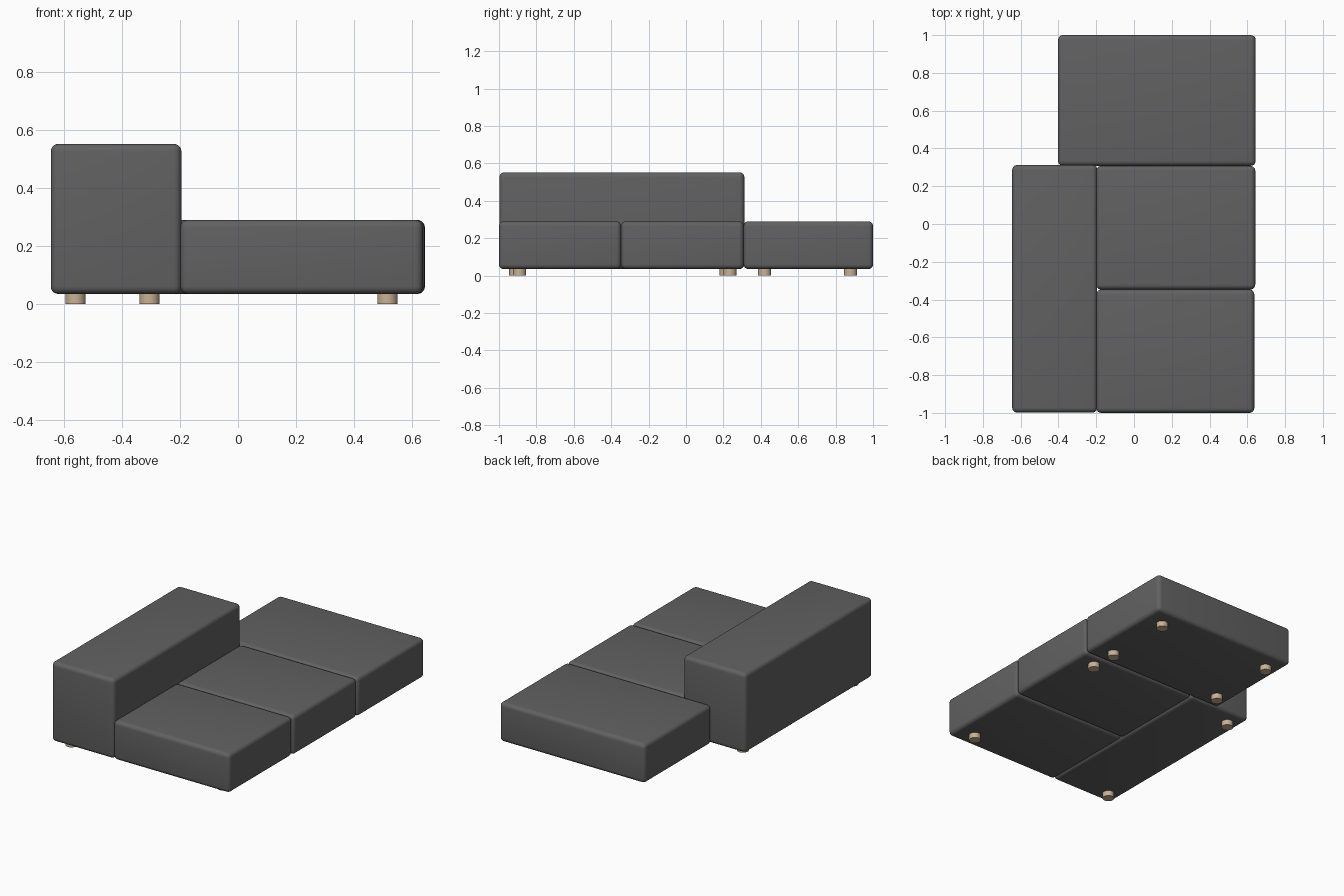
import bpy, bmesh
from mathutils import Matrix, Vector

if "Cube" in bpy.data.objects:
    bpy.data.objects.remove(bpy.data.objects["Cube"])


def material(name, rgb):
    m = bpy.data.materials.new(name)
    m.diffuse_color = (*rgb, 1)
    m.use_nodes = True
    m.node_tree.nodes["Principled BSDF"].inputs["Base Color"].default_value = m.diffuse_color
    return m


fabric = material("charcoal fabric", (0.12, 0.12, 0.123))
wood = material("light wood", (0.58, 0.44, 0.30))


def finish(bm, name, mat, angle):
    me = bpy.data.meshes.new(name)
    bm.to_mesh(me)
    bm.free()
    ob = bpy.data.objects.new(name, me)
    bpy.context.collection.objects.link(ob)
    me.materials.append(mat)
    bpy.ops.object.select_all(action='DESELECT')
    ob.select_set(True)
    bpy.context.view_layer.objects.active = ob
    bpy.ops.object.shade_smooth_by_angle(angle=angle)
    return ob


def cushion(name, lo, hi, radius=0.026):
    """Upholstered block with softly rounded edges."""
    lo, hi = Vector(lo), Vector(hi)
    bm = bmesh.new()
    bmesh.ops.create_cube(bm, size=1, matrix=Matrix.Translation((lo + hi) / 2)
                          @ Matrix.Diagonal((*(hi - lo), 1)))
    bmesh.ops.bevel(bm, geom=bm.edges[:], offset=radius, segments=5,
                    profile=0.5, affect='EDGES')
    return finish(bm, name, fabric, 0.7)


def leg(name, x, y, height=0.045, radius=0.035):
    bm = bmesh.new()
    bmesh.ops.create_cone(bm, cap_ends=True, segments=24, radius1=radius,
                          radius2=radius, depth=height,
                          matrix=Matrix.Translation((x, y, height / 2)))
    return finish(bm, name, wood, 0.6)


# Upholstered blocks
Z0, SEAT = 0.035, 0.29
cushion("backrest", (-0.645, -0.998, Z0), (-0.195, 0.312, 0.552))
cushion("front_seat", (-0.199, -1.0, Z0), (0.637, -0.347, SEAT))
cushion("middle_seat", (-0.199, -0.347, Z0), (0.642, 0.308, SEAT))
cushion("ottoman", (-0.402, 0.308, Z0), (0.644, 1.0, SEAT))

# Short round legs
groups = {
    "backrest_leg": [(-0.56, -0.91), (-0.56, 0.215)],
    "seat_leg": [(0.515, -0.89), (0.515, 0.235)],
    "ottoman_leg": [(x, y) for x in (-0.305, 0.515) for y in (0.42, 0.88)],
}
for name, spots in groups.items():
    for i, (x, y) in enumerate(spots):
        leg(f"{name}_{i + 1}", x, y)
